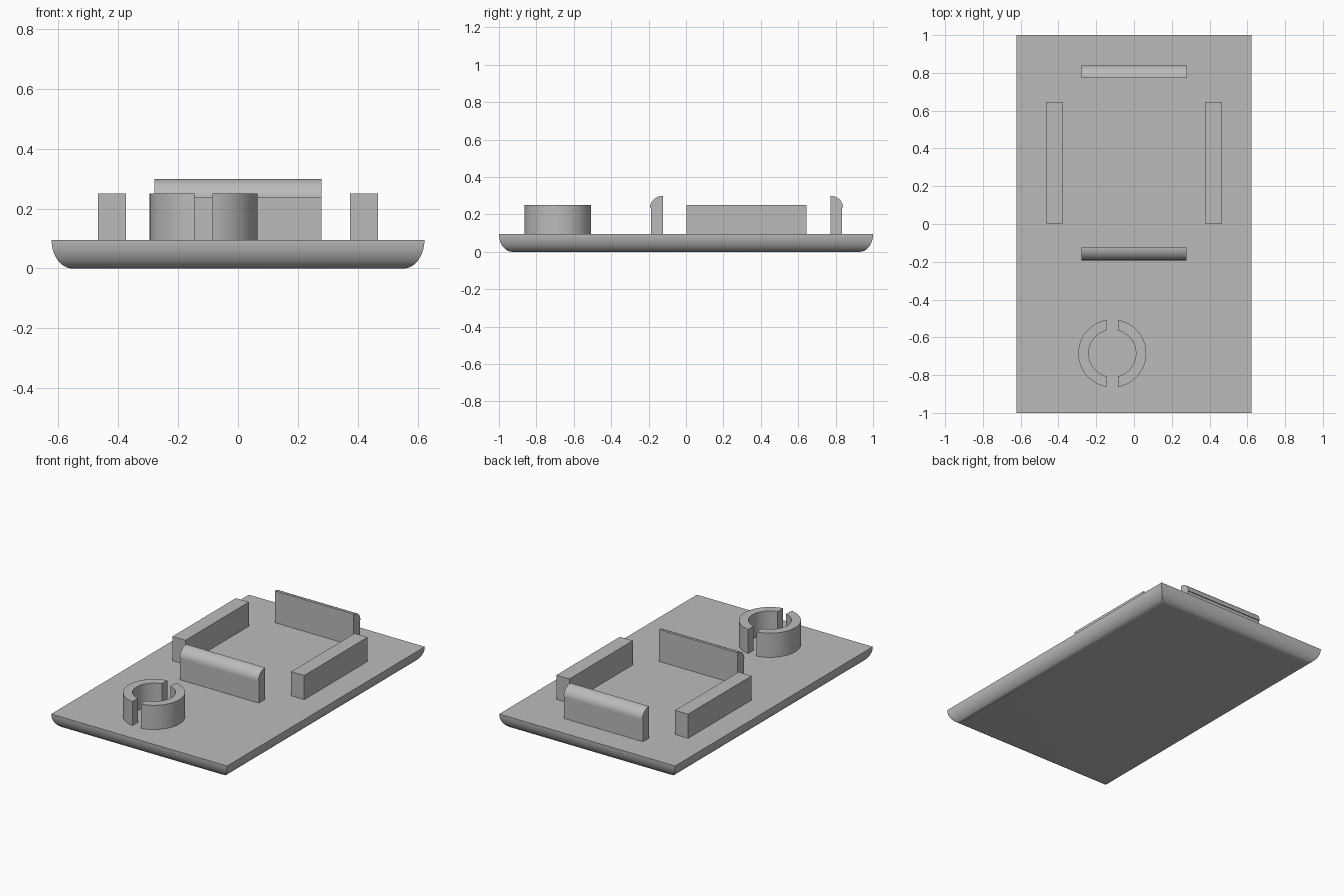
import bpy, bmesh, math
from mathutils import Matrix

if "Cube" in bpy.data.objects:
    bpy.data.objects.remove(bpy.data.objects["Cube"], do_unlink=True)

grey = bpy.data.materials.new("plain grey")
grey.use_nodes = True
grey.diffuse_color = (0.5, 0.5, 0.5, 1)
grey.node_tree.nodes["Principled BSDF"].inputs["Base Color"].default_value = (0.5, 0.5, 0.5, 1)

TOP = 0.095      # upper face of the plate
WALL_TOP = 0.25
MID_Y = 0.324    # centre of the battery bay


def finish(name, bm):
    bmesh.ops.recalc_face_normals(bm, faces=bm.faces)
    mesh = bpy.data.meshes.new(name)
    bm.to_mesh(mesh)
    bm.free()
    mesh.materials.append(grey)
    obj = bpy.data.objects.new(name, mesh)
    bpy.context.collection.objects.link(obj)
    bpy.ops.object.select_all(action='DESELECT')
    obj.select_set(True)
    bpy.context.view_layer.objects.active = obj
    bpy.ops.object.shade_smooth_by_angle(angle=math.radians(30))
    return obj


def loft(name, rings):
    """Skin closed rings of points and cap both ends."""
    bm = bmesh.new()
    loops = [[bm.verts.new(p) for p in ring] for ring in rings]
    for a, b in zip(loops, loops[1:]):
        for i in range(len(a)):
            j = (i + 1) % len(a)
            bm.faces.new((a[i], a[j], b[j], b[i]))
    bm.faces.new(loops[0])
    bm.faces.new(loops[-1])
    return finish(name, bm)


# Base plate: flat top, edges rounded under on all four sides
rings = []
for i in range(17):
    t = i / 16 * math.pi / 2
    inset, z = 0.07 * (1 - math.sin(t)), TOP * (1 - math.cos(t))
    x, y = 0.623 - inset, 1 - inset
    rings.append([(-x, -y, z), (x, -y, z), (x, y, z), (-x, y, z)])
loft("base_plate", rings)

# Side walls of the bay
for side, name in ((1, "left_wall"), (-1, "right_wall")):
    bm = bmesh.new()
    bmesh.ops.create_cube(bm, size=1, matrix=Matrix.Translation(
        (side * 0.421, MID_Y, (TOP + WALL_TOP) / 2)) @ Matrix.Diagonal((0.092, 0.642, WALL_TOP - TOP, 1)))
    finish(name, bm)

# End clips: upright tab with a rounded head and a small outer lip
for side, name in ((1, "back_clip"), (-1, "front_clip")):
    inner, depth, lip_z, head = 0.448, 0.068, 0.237, 0.062
    section = [(inner, TOP), (inner + head, TOP), (inner + head, lip_z)]
    for i in range(13):
        t = i / 12 * math.pi / 2
        section.append((inner + depth * math.cos(t), lip_z + head * math.sin(t)))
    loft(name, [[(x, MID_Y + side * d, z) for d, z in section] for x in (-0.279, 0.279)])

# Split round socket: two arcs with a parallel-sided gap
cx, cy, gap = -0.115, -0.685, 0.03
for side, name in ((1, "left_socket_half"), (-1, "right_socket_half")):
    outline = []
    for radius, direction in ((0.18, 1), (0.125, -1)):
        limit = math.acos(gap / radius) * direction
        for i in range(33):
            a = limit * (i / 16 - 1)
            outline.append((cx + side * radius * math.cos(a), cy + radius * math.sin(a)))
    loft(name, [[(x, y, z) for x, y in outline] for z in (TOP, WALL_TOP)])
